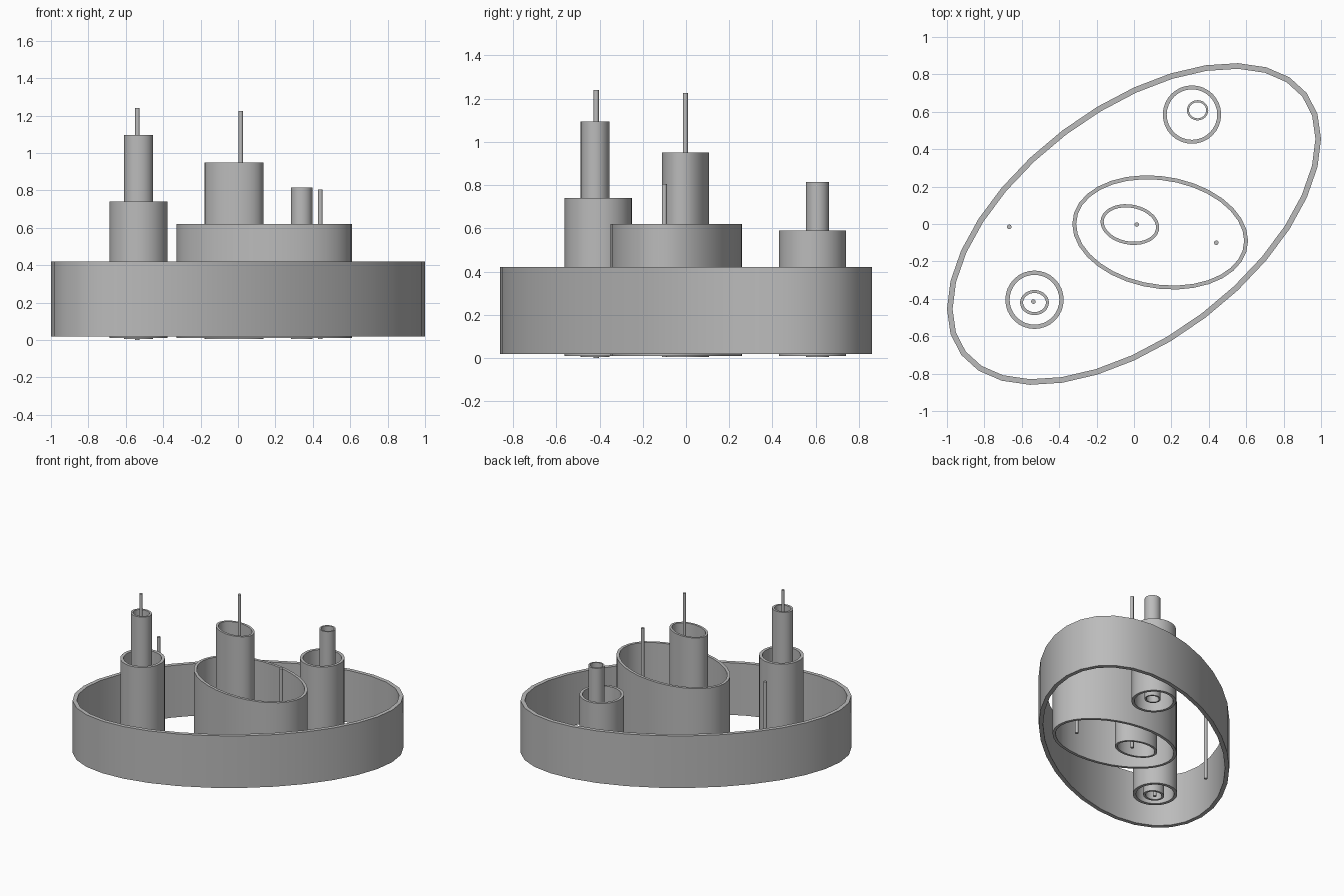
import bpy
import bmesh
from math import cos, sin, tau, radians

cube = bpy.data.objects.get("Cube")
if cube:
    bpy.data.objects.remove(cube, do_unlink=True)

grey = bpy.data.materials.new("plain grey")
grey.use_nodes = True
COLOUR = (0.5, 0.5, 0.5, 1)
grey.diffuse_color = COLOUR
grey.node_tree.nodes["Principled BSDF"].inputs["Base Color"].default_value = COLOUR


def finish(name, bm):
    bmesh.ops.recalc_face_normals(bm, faces=bm.faces)
    mesh = bpy.data.meshes.new(name)
    bm.to_mesh(mesh)
    bm.free()
    mesh.materials.append(grey)
    obj = bpy.data.objects.new(name, mesh)
    bpy.context.collection.objects.link(obj)
    bpy.ops.object.select_all(action="DESELECT")
    obj.select_set(True)
    bpy.context.view_layer.objects.active = obj
    bpy.ops.object.shade_smooth_by_angle(angle=radians(30))
    return obj


def wall(name, centre, rx, ry, skew, bottom, top, thickness, sides=32):
    """Open-ended tube on a skewed ellipse: skew is the y rise at the +x end."""
    bm = bmesh.new()
    cx, cy = centre
    loops = []
    for radius_cut in (0, thickness):
        for z in (bottom, top):
            loop = []
            for i in range(sides):
                c, s = cos(tau * i / sides), sin(tau * i / sides)
                x, y = rx * c, skew * c + ry * s
                # inward offset along the true normal of the ellipse
                nx, ny = ry * c - skew * s, rx * s
                length = (nx * nx + ny * ny) ** 0.5
                x -= radius_cut * nx / length
                y -= radius_cut * ny / length
                loop.append(bm.verts.new((cx + x, cy + y, z)))
            loops.append(loop)
    outer_low, outer_high, inner_low, inner_high = loops
    rings = [outer_low, outer_high, inner_high, inner_low]
    for a, b in zip(rings, rings[1:] + rings[:1]):
        for i in range(sides):
            j = (i + 1) % sides
            bm.faces.new((a[i], a[j], b[j], b[i]))
    return finish(name, bm)


def pole(name, x, y, top, bottom=0.0, radius=0.012):
    bm = bmesh.new()
    bmesh.ops.create_cone(bm, cap_ends=True, segments=16, radius1=radius,
                          radius2=radius, depth=top - bottom)
    bmesh.ops.translate(bm, verts=bm.verts, vec=(x, y, (top + bottom) / 2))
    return finish(name, bm)


# Large outer wall
wall("outer_wall", (0, 0), 1.0, 0.73, 0.455, 0.018, 0.42, 0.03)

# Middle enclosure with its tower
wall("middle_wall", (0.14, -0.045), 0.47, 0.302, -0.045, 0.01, 0.62, 0.021)
wall("middle_tower", (-0.022, -0.003), 0.157, 0.108, -0.015, 0.006, 0.95, 0.017)

# Front right drum and tower
wall("front_drum", (-0.532, -0.405), 0.156, 0.156, 0, 0.01, 0.74, 0.023)
wall("front_tower", (-0.532, -0.42), 0.077, 0.067, 0, 0.005, 1.095, 0.016)

# Rear left drum and tower
wall("rear_drum", (0.31, 0.585), 0.156, 0.156, 0, 0.01, 0.59, 0.021)
wall("rear_tower", (0.34, 0.608), 0.057, 0.054, 0, 0.006, 0.815, 0.011)

# Thin poles
pole("front_tower_pole", -0.538, -0.415, 1.24)
pole("middle_tower_pole", 0.015, -0.003, 1.225, bottom=0.004)
pole("enclosure_pole", 0.44, -0.1, 0.805, bottom=0.006)
pole("side_pole", -0.667, -0.015, 0.72, bottom=0.012)
